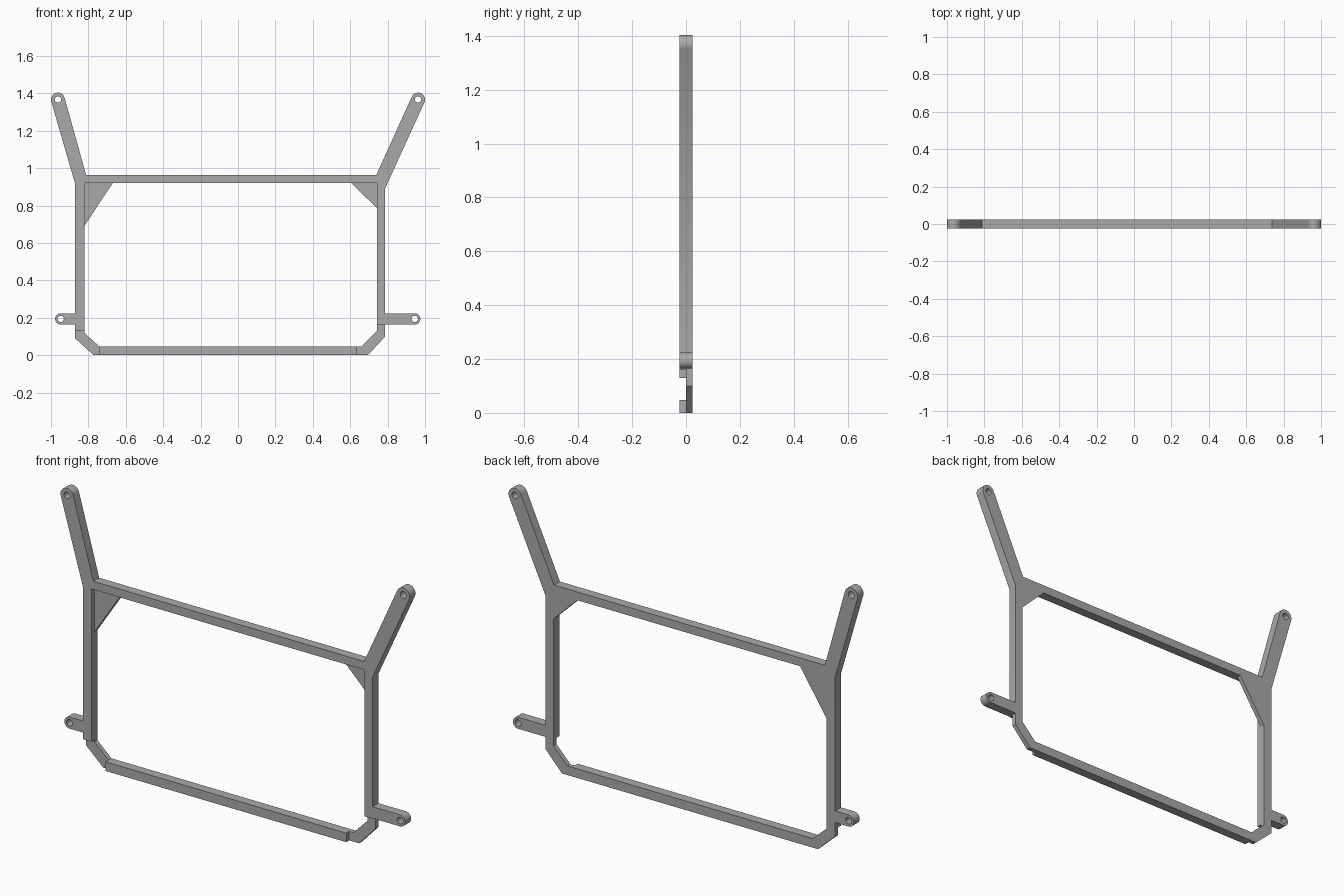
import bpy
from math import cos, sin, radians, pi

if "Cube" in bpy.data.objects:
    bpy.data.objects.remove(bpy.data.objects["Cube"], do_unlink=True)

grey = bpy.data.materials.new("plain grey")
grey.use_nodes = True
grey.diffuse_color = (0.4, 0.4, 0.4, 1)
grey.node_tree.nodes["Principled BSDF"].inputs["Base Color"].default_value = (0.4, 0.4, 0.4, 1)

HALF = 0.024  # thickness of one layer


def arc(centre, radius, start, sweep=180, steps=16):
    """Points along an arc, in degrees, anticlockwise."""
    return [(centre[0] + radius * cos(radians(start + sweep * i / steps)),
             centre[1] + radius * sin(radians(start + sweep * i / steps)))
            for i in range(steps + 1)]


def plate(name, loops, y_mid):
    """Flat plate in the XZ plane; inner loops become openings."""
    curve = bpy.data.curves.new(name, 'CURVE')
    curve.dimensions = '2D'
    curve.fill_mode = 'BOTH'
    curve.extrude = HALF / 2
    for pts in loops:
        spline = curve.splines.new('POLY')
        spline.points.add(len(pts) - 1)
        for p, (x, z) in zip(spline.points, pts):
            p.co = (x, z, 0, 1)
        spline.use_cyclic_u = True
    obj = bpy.data.objects.new(name, curve)
    bpy.context.collection.objects.link(obj)
    obj.rotation_euler.x = pi / 2
    obj.location.y = y_mid
    bpy.ops.object.select_all(action='DESELECT')
    obj.select_set(True)
    bpy.context.view_layer.objects.active = obj
    bpy.ops.object.convert(target='MESH')
    obj = bpy.context.object
    obj.data.materials.clear()
    obj.data.materials.append(grey)
    bpy.ops.object.shade_smooth_by_angle(angle=radians(25))
    return obj


# Pin positions on the arms and side lugs
arm_r, arm_l = (-0.963, 1.367), (0.963, 1.367)
lug_r, lug_l = (-0.948, 0.194), (0.945, 0.194)
ARM, LUG, HOLE = 0.037, 0.03, 0.017
holes = [arc(c, HOLE, 0, 337.5, 15) for c in (arm_r, arm_l, lug_r, lug_l)]

# Post and rail edges
RO, RI, LI, LO = -0.871, -0.822, 0.742, 0.787
RAIL_TOP, RAIL_LOW, SILL = 0.963, 0.92, 0.047

# Outer edge above the lower corners, from the left lug round to the right lug
upper_edge = ([(LO, lug_l[1] - LUG)] + arc(lug_l, LUG, -90) + [(LO, lug_l[1] + LUG)]
              + [(LO, 0.893)] + arc(arm_l, ARM, -23.8)
              + [(LI - 0.003, RAIL_TOP), (-0.812, RAIL_TOP)]
              + arc(arm_r, ARM, 15.8) + [(RO, 0.917)]
              + [(RO, lug_r[1] + LUG)] + arc(lug_r, LUG, 90) + [(RO, lug_r[1] - LUG)])

# Back layer: closed ring with chamfered corners and gussets
ring = [(RO, 0.09), (-0.772, 0), (0.694, 0), (LO, 0.10)] + upper_edge
opening = [(RI, 0.12), (-0.742, SILL), (0.661, SILL), (LI, 0.13),
           (LI, 0.787), (0.605, RAIL_LOW), (-0.67, RAIL_LOW), (RI, 0.69)]
plate("back_frame", [ring, opening] + holes, HALF / 2)

# Front layer: arms, posts, lugs and top rail, open at the bottom
arch = ([(LI, 0.162), (LO, 0.162)] + upper_edge
        + [(RO, 0.13), (RI, 0.13), (RI, RAIL_LOW), (LI, RAIL_LOW)])
plate("front_frame", [arch] + holes, -HALF / 2)

# Front layer: separate bottom rail
plate("front_bottom_rail",
      [[(-0.742, 0), (0.637, 0), (0.637, SILL), (-0.742, SILL)]], -HALF / 2)
